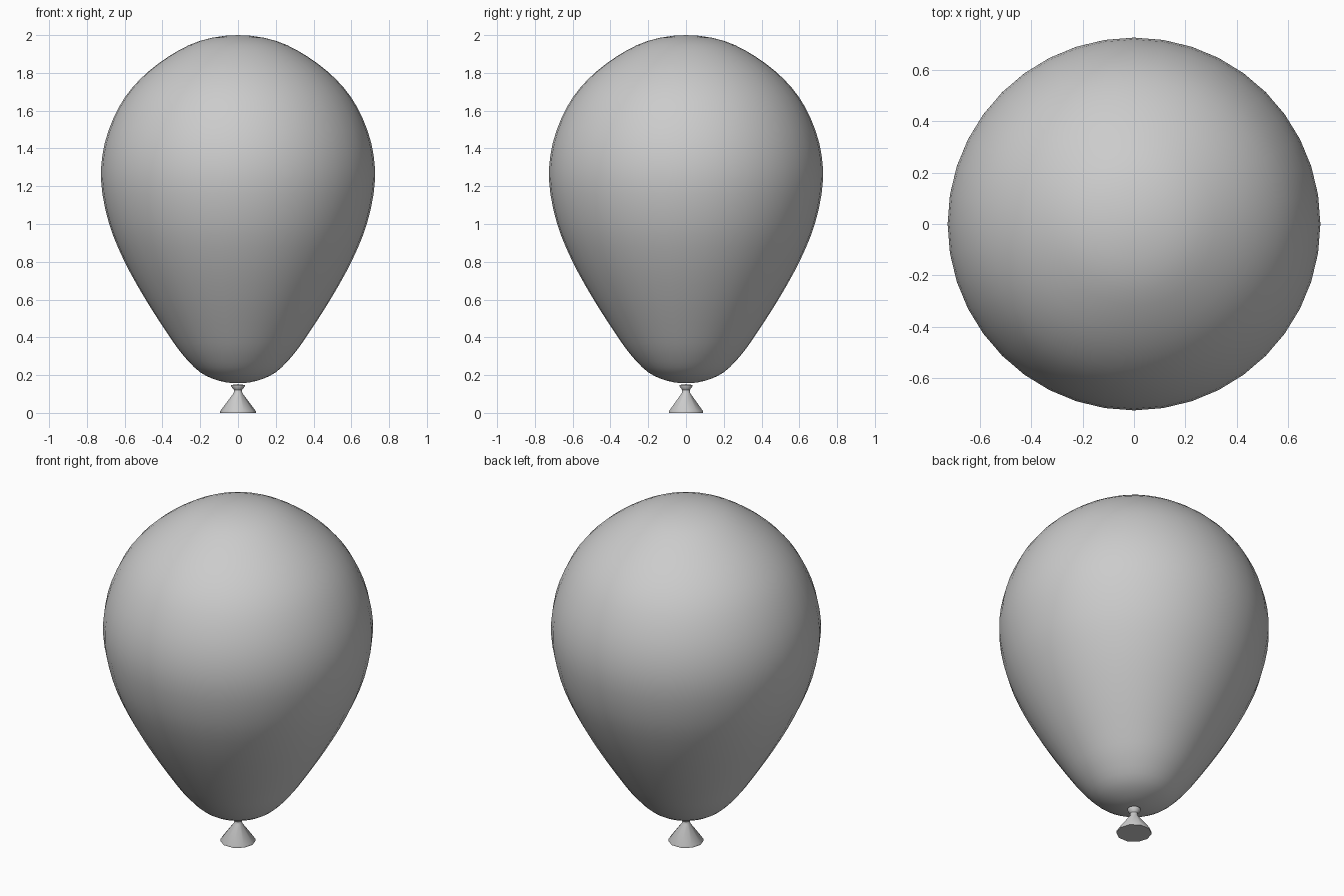
import bpy, bmesh, math
from mathutils import Vector

if "Cube" in bpy.data.objects:
    bpy.data.objects.remove(bpy.data.objects["Cube"])


def smooth_profile(pts, steps):
    # Catmull-Rom curve; end points are mirrored across the axis for round poles
    p = [Vector(q) for q in pts]
    p = [Vector((-p[1].x, p[1].y))] + p + [Vector((-p[-2].x, p[-2].y))]
    out = []
    for i in range(1, len(p) - 2):
        a, b, c, d = p[i - 1:i + 3]
        for k in range(steps):
            t = k / steps
            out.append(0.5 * (2 * b + (c - a) * t + (2 * a - 5 * b + 4 * c - d) * t * t
                              + (3 * b - a - 3 * c + d) * t ** 3))
    out.append(p[-2])
    return [(v.x, v.y) for v in out]


def lathe(name, profile, sides, angle):
    bm = bmesh.new()
    verts = [bm.verts.new((r, 0, z)) for r, z in profile]
    edges = [bm.edges.new(e) for e in zip(verts, verts[1:])]
    bmesh.ops.spin(bm, geom=verts + edges, cent=(0, 0, 0), axis=(0, 0, 1),
                   angle=2 * math.pi, steps=sides, use_duplicate=False)
    bmesh.ops.remove_doubles(bm, verts=bm.verts[:], dist=0.0002)
    bmesh.ops.recalc_face_normals(bm, faces=bm.faces[:])
    mesh = bpy.data.meshes.new(name)
    bm.to_mesh(mesh)
    bm.free()
    obj = bpy.data.objects.new(name, mesh)
    bpy.context.collection.objects.link(obj)
    bpy.ops.object.select_all(action='DESELECT')
    obj.select_set(True)
    bpy.context.view_layer.objects.active = obj
    bpy.ops.object.shade_smooth_by_angle(angle=math.radians(angle))
    return obj


# Inflated teardrop body
body = [(0, 0.157), (0.10, 0.17), (0.20, 0.215), (0.29, 0.305), (0.37, 0.415), (0.495, 0.61),
        (0.605, 0.81), (0.685, 1.01), (0.725, 1.23), (0.705, 1.43), (0.63, 1.62),
        (0.52, 1.765), (0.37, 1.885), (0.20, 1.97), (0, 2.0)]
lathe("balloon_body", smooth_profile(body, 3), 40, 60)

# Tied knot: flared skirt, pinched neck, small collar
knot = [(0, 0), (0.095, 0), (0.095, 0.009), (0.023, 0.105), (0.021, 0.121),
        (0.036, 0.140), (0.036, 0.148), (0, 0.152)]
lathe("balloon_knot", knot, 10, 40)
